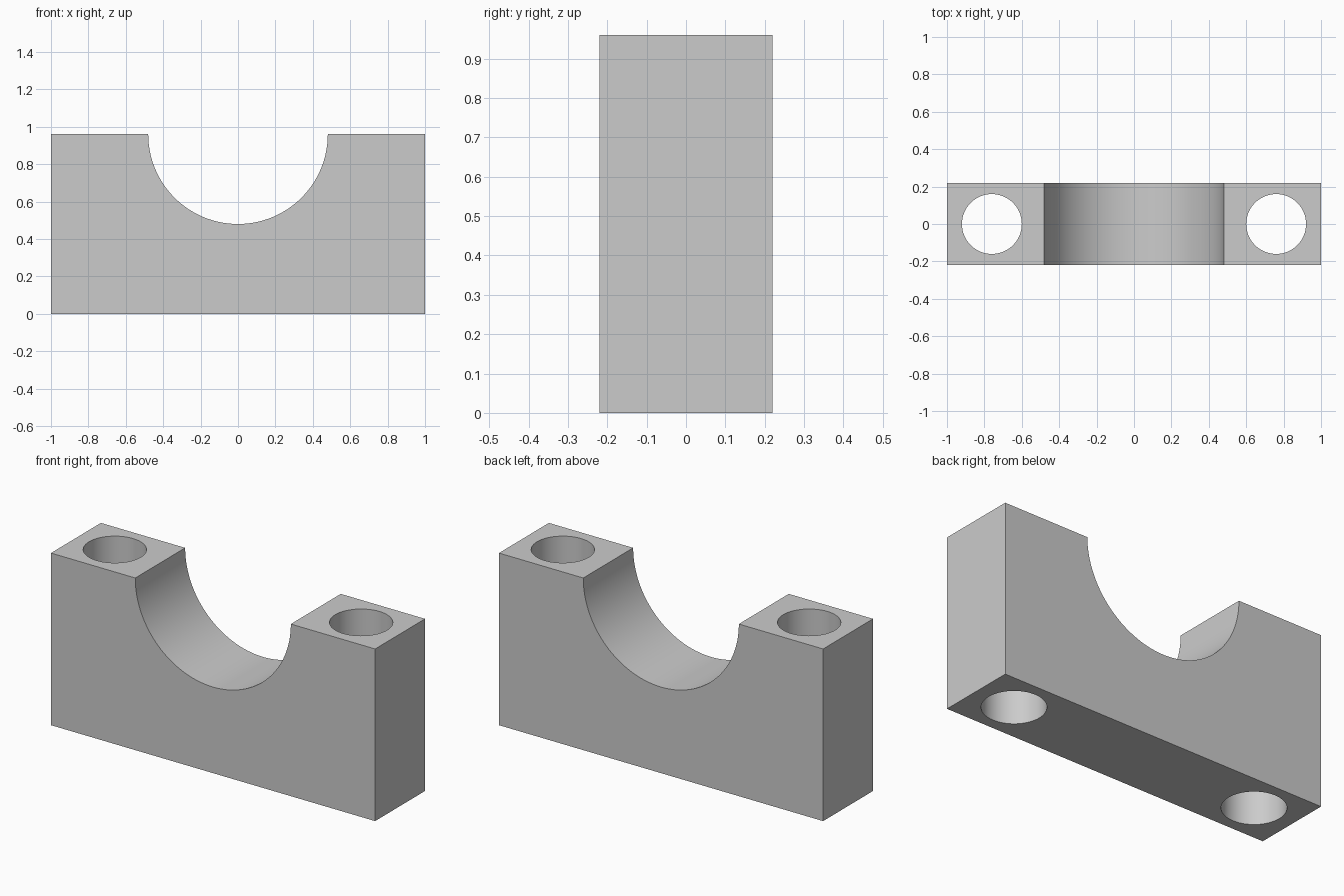
import bpy
import bmesh
from math import cos, sin, pi, radians

cube = bpy.data.objects.get("Cube")
if cube:
    bpy.data.objects.remove(cube, do_unlink=True)

HALF_LENGTH, HALF_DEPTH, HEIGHT = 1.0, 0.22, 0.96
SADDLE_RADIUS = 0.48
HOLE_X, HOLE_RADIUS = 0.76, 0.16
SEGMENTS = 64

grey = bpy.data.materials.new("plain grey")
grey.use_nodes = True
colour = (0.6, 0.6, 0.6, 1)
grey.diffuse_color = colour
grey.node_tree.nodes["Principled BSDF"].inputs["Base Color"].default_value = colour

# Block profile with the half-round saddle, extruded front to back
profile = [(-HALF_LENGTH, 0), (HALF_LENGTH, 0), (HALF_LENGTH, HEIGHT)]
for i in range(SEGMENTS + 1):
    a = -pi * i / SEGMENTS
    profile.append((SADDLE_RADIUS * cos(a), HEIGHT + SADDLE_RADIUS * sin(a)))
profile.append((-HALF_LENGTH, HEIGHT))

bm = bmesh.new()
front = bm.faces.new([bm.verts.new((x, -HALF_DEPTH, z)) for x, z in profile])
back = bmesh.ops.extrude_face_region(bm, geom=[front])["geom"]
bmesh.ops.translate(bm, vec=(0, 2 * HALF_DEPTH, 0),
                    verts=[v for v in back if isinstance(v, bmesh.types.BMVert)])
bmesh.ops.recalc_face_normals(bm, faces=bm.faces)
mesh = bpy.data.meshes.new("saddle_block")
bm.to_mesh(mesh)
bm.free()
mesh.materials.append(grey)
block = bpy.data.objects.new("saddle_block", mesh)
bpy.context.collection.objects.link(block)

# Vertical bolt holes, one at each end
for side, name in ((1, "left"), (-1, "right")):
    bpy.ops.mesh.primitive_cylinder_add(
        vertices=SEGMENTS, radius=HOLE_RADIUS, depth=2 * HEIGHT,
        location=(side * HOLE_X, 0, HEIGHT / 2))
    cutter = bpy.context.object
    cutter.name = name + "_bolt_hole_cutter"
    cutter.data.materials.append(grey)
    bpy.context.view_layer.objects.active = block
    mod = block.modifiers.new(name + "_bolt_hole", 'BOOLEAN')
    mod.operation = 'DIFFERENCE'
    mod.solver = 'EXACT'
    mod.object = cutter
    bpy.ops.object.modifier_apply(modifier=mod.name)
    bpy.data.objects.remove(cutter, do_unlink=True)

# Smooth bores with crisp edges
bpy.ops.object.select_all(action='DESELECT')
block.select_set(True)
bpy.context.view_layer.objects.active = block
bpy.ops.object.shade_smooth_by_angle(angle=radians(30))
